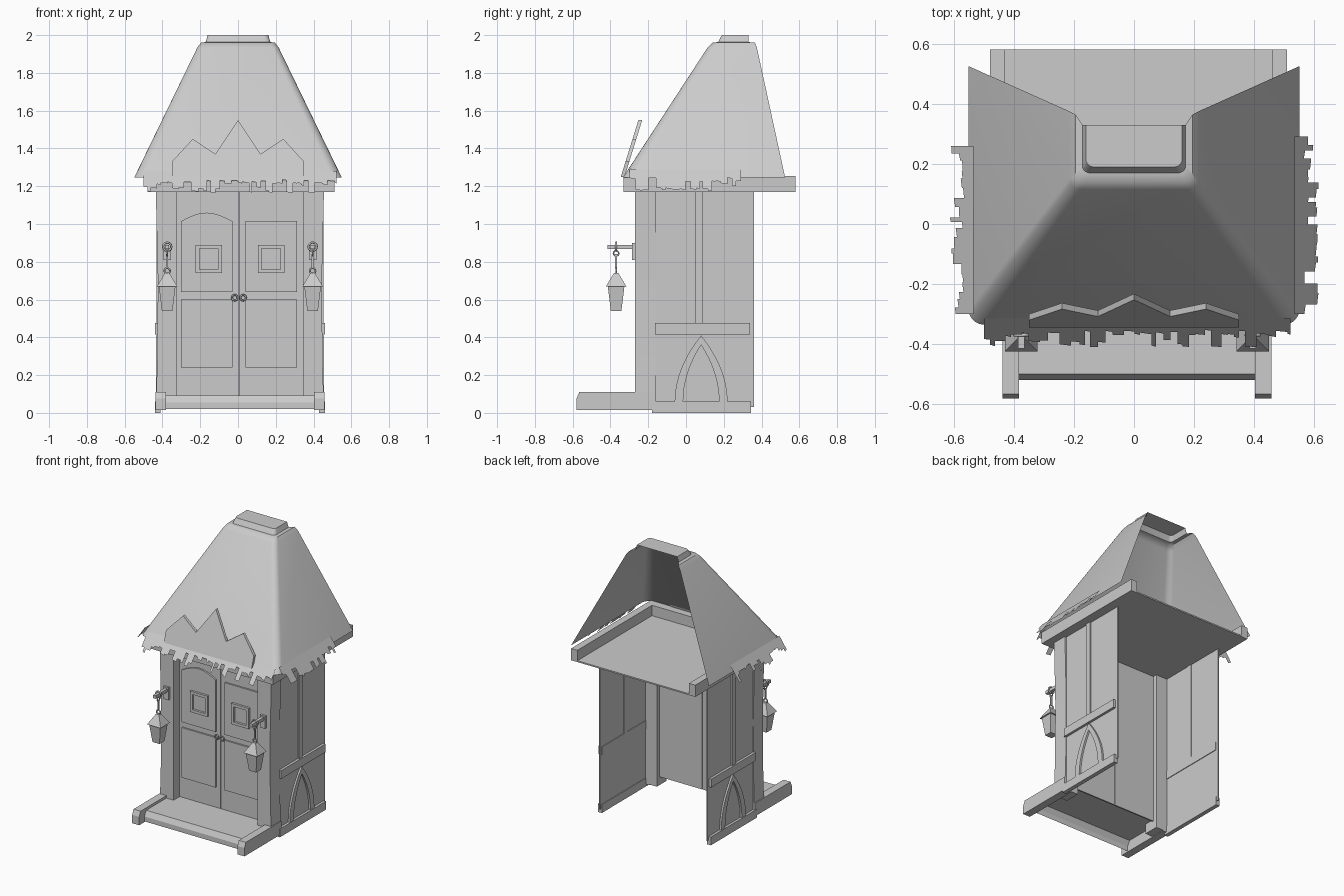
import bpy, bmesh, math, random
from mathutils import Vector

if "Cube" in bpy.data.objects:
    bpy.data.objects.remove(bpy.data.objects["Cube"])

random.seed(4)
C = 0.01  # body centre line in x


def mesh(name, verts, faces, smooth=False):
    me = bpy.data.meshes.new(name)
    me.from_pydata([tuple(v) for v in verts], [], faces)
    ob = bpy.data.objects.new(name, me)
    bpy.context.collection.objects.link(ob)
    bm = bmesh.new()
    bm.from_mesh(me)
    bmesh.ops.recalc_face_normals(bm, faces=bm.faces)
    bm.to_mesh(me)
    bm.free()
    if smooth:
        bpy.context.view_layer.objects.active = ob
        ob.select_set(True)
        bpy.ops.object.shade_smooth_by_angle(angle=math.radians(40))
        ob.select_set(False)
    return ob


def prism(name, pts, a, b, place):
    """Extrude a 2D outline from depth a to b; place(u, v, d) gives 3D."""
    n = len(pts)
    verts = [place(u, v, d) for d in (a, b) for u, v in pts]
    faces = [list(range(n)), list(range(n, 2 * n))]
    faces += [(i, (i + 1) % n, n + (i + 1) % n, n + i) for i in range(n)]
    return mesh(name, verts, faces)


def xz(u, v, d):
    return (u, d, v)


def yz(u, v, d):
    return (d, u, v)


def box(name, x0, x1, y0, y1, z0, z1):
    return prism(name, [(x0, z0), (x1, z0), (x1, z1), (x0, z1)], y0, y1, xz)


def torus(name, loc, R, r, rot=(0, 0, 0)):
    bpy.ops.mesh.primitive_torus_add(location=loc, rotation=rot, major_radius=R, minor_radius=r,
                                     major_segments=12, minor_segments=6)
    bpy.context.object.name = name
    bpy.ops.object.shade_smooth()


def square_cone(name, x, y, z0, z1, h0, h1):
    bpy.ops.mesh.primitive_cone_add(vertices=4, radius1=h0 * 2 ** 0.5, radius2=h1 * 2 ** 0.5, depth=z1 - z0,
                                    location=(x, y, (z0 + z1) / 2), rotation=(0, 0, math.pi / 4))
    bpy.context.object.name = name


# roof shell with rounded front corners, open at the back
def u_ring(h, yf, yb, z, r, n=5):
    half = [(h, yb)]
    for i in range(n + 1):
        a = math.pi / 2 * i / n
        half.append((h - r + r * math.cos(a), yf + r - r * math.sin(a)))
    return [(-x, y, z) for x, y in half] + [(x, y, z) for x, y in reversed(half)]


rings = [u_ring(0.55, -0.335, 0.525, 1.245, 0.05),
         u_ring(0.215, 0.115, 0.375, 1.935, 0.035),
         u_ring(0.195, 0.14, 0.365, 1.96, 0.03),
         u_ring(0.172, 0.17, 0.33, 1.963, 0.025),
         u_ring(0.16, 0.19, 0.33, 2.0, 0.025)]
n = len(rings[0])
faces = [(k * n + i, k * n + i + 1, (k + 1) * n + i + 1, (k + 1) * n + i)
         for k in range(len(rings) - 1) for i in range(n - 1)]
faces.append(list(range(4 * n, 5 * n)))
mesh("roof", [v for r in rings for v in r], faces, True)


# ragged fringe hanging from the eaves
def fringe(name, start, along, top, down, length):
    start, along, down = Vector(start), Vector(along), Vector(down)
    verts, faces, t = [], [], 0.0
    while t < length:
        w = min(random.uniform(0.015, 0.04), length - t + 0.001)
        d = random.uniform(0.55, 1.0) if random.random() < 0.6 else random.uniform(0.4, 0.6)
        k = len(verts)
        p, q = start + along * t, start + along * (t + w)
        verts += [p, q, q + down * d, p + down * (d - random.uniform(0, 0.06))]
        faces.append((k, k + 1, k + 2, k + 3))
        t += w
    mesh(name, verts, faces)


fringe("front_fringe", (-0.5, -0.315, 1.28), (1, 0, 0), 0, (0, -0.095, -0.115), 1.02)
fringe("right_fringe", (0.535, -0.3, 1.29), (0, 1, 0), 0, (0.08, 0, -0.115), 0.59)
fringe("left_fringe", (-0.535, -0.3, 1.29), (0, 1, 0), 0, (-0.08, 0, -0.115), 0.56)

# zigzag crest leaning on the roof front
crest = [(-0.35, 1.25), (-0.35, 1.33), (-0.24, 1.45), (-0.12, 1.37), (0, 1.55),
         (0.12, 1.37), (0.24, 1.45), (0.35, 1.33), (0.35, 1.25)]
prism("crest", crest, 0, 0.02, lambda u, v, d: (u, -0.345 + (v - 1.25) * 0.31 + d, v))

# ceiling tray under the roof, open at the back
box("ceiling", -0.48, 0.51, -0.33, 0.58, 1.17, 1.18)
box("ceiling_rim_front", -0.48, 0.51, -0.33, -0.27, 1.17, 1.255)
box("ceiling_rim_left", -0.48, -0.43, -0.27, 0.58, 1.17, 1.255)
box("ceiling_rim_right", 0.46, 0.51, -0.27, 0.58, 1.17, 1.255)

# pointed arch band
t_vals = [i / 8 for i in range(9)]


def arch_side(w, h):
    return [(w * (1 - t * t), 0.06 + h * t) for t in t_vals]


outer, inner = arch_side(0.14, 0.35), arch_side(0.095, 0.30)
outline = ([(-y, z) for y, z in outer] + outer[-2::-1] + inner + [(-y, z) for y, z in inner[-2::-1]])
outline = [(y + 0.08, z) for y, z in outline]

for s, side in ((-1, "left"), (1, "right")):
    def sbox(name, a, b, *yzr):
        box(side + "_" + name, *sorted((C + s * a, C + s * b)), *yzr)

    # side wall, beams and arch
    sbox("wall", 0.425, 0.432, -0.18, 0.36, 0.03, 1.17)
    sbox("post", 0.42, 0.442, 0.05, 0.09, 0.47, 1.17)
    sbox("mid_beam", 0.42, 0.45, -0.165, 0.34, 0.415, 0.475)
    sbox("base_beam", 0.42, 0.45, -0.18, 0.345, 0.0, 0.06)
    prism(side + "_arch", outline, C + s * 0.43, C + s * 0.445, yz)
    # front pillar, slightly waisted
    pillar = [(0.335, 0.02), (0.445, 0.02), (0.437, 0.3), (0.434, 0.7), (0.445, 1.17), (0.335, 1.17)]
    prism(side + "_pillar", [(C + s * u, v) for u, v in pillar], -0.27, -0.16, xz)
    # step rail with sloped front
    rail = [(-0.58, 0.015), (-0.16, 0.015), (-0.16, 0.11), (-0.565, 0.11), (-0.58, 0.075)]
    prism(side + "_step_rail", rail, C + s * 0.392, C + s * 0.448, yz)

    # door panels
    x0, x1 = sorted((0.005 + s * 0.035, 0.005 + s * 0.307))
    box(side + "_lower_door_panel", x0, x1, -0.212, -0.2, 0.24, 0.60)
    top = [(x0, 0.64), (x1, 0.64), (x1, 1.015)]
    if s < 0:
        top += [(x1 + (x0 - x1) * i / 8, 1.015 + 0.045 * math.sin(math.pi * i / 8)) for i in range(1, 8)]
    prism(side + "_upper_door_panel", top + [(x0, 1.015)], -0.212, -0.2, xz)
    # window frame
    wx = 0.01 + s * 0.165
    for e in (-1, 1):
        ex = wx + e * 0.06
        box(side + "_window_stile", ex - 0.01, ex + 0.01, -0.228, -0.2, 0.74, 0.89)
        ez = 0.815 + e * 0.065
        box(side + "_window_bar", wx - 0.05, wx + 0.05, -0.228, -0.2, ez - 0.01, ez + 0.01)
    # door ring
    torus(side + "_door_ring", (0.005 + s * 0.022, -0.22, 0.61), 0.015, 0.005, (math.pi / 2, 0, 0))

    # lantern with bracket and chain
    lx, ly = C + s * 0.385, -0.37
    box(side + "_bracket_plate", lx - 0.02, lx + 0.02, -0.285, -0.265, 0.81, 0.90)
    box(side + "_bracket_arm", lx - 0.011, lx + 0.011, -0.415, -0.28, 0.867, 0.89)
    torus(side + "_arm_ring", (lx, ly, 0.88), 0.022, 0.006, (math.pi / 2, 0, 0))
    torus(side + "_chain_link", (lx, ly, 0.845), 0.014, 0.004, (0, math.pi / 2, 0))
    box(side + "_hanger_rod", lx - 0.005, lx + 0.005, ly - 0.005, ly + 0.005, 0.765, 0.84)
    torus(side + "_lantern_ring", (lx, ly, 0.752), 0.015, 0.005, (math.pi / 2, 0, 0))
    square_cone(side + "_lantern_cap", lx, ly, 0.67, 0.74, 0.054, 0.012)
    square_cone(side + "_lantern_body", lx, ly, 0.54, 0.67, 0.028, 0.044)

# double door sheet with centre seam and lintel
box("left_door", C - 0.34, 0.002, -0.2, -0.19, 0.08, 1.17)
box("right_door", 0.006, C + 0.34, -0.2, -0.19, 0.08, 1.17)

# step: open-bottomed sheet with sloped nosing
step = [(-0.19, 0.092), (-0.5, 0.092), (-0.52, 0.055), (-0.52, 0.02)]
mesh("step", [(x, y, z) for x in (-0.385, 0.405) for y, z in step],
     [(i, i + 1, i + 5, i + 4) for i in range(3)])
